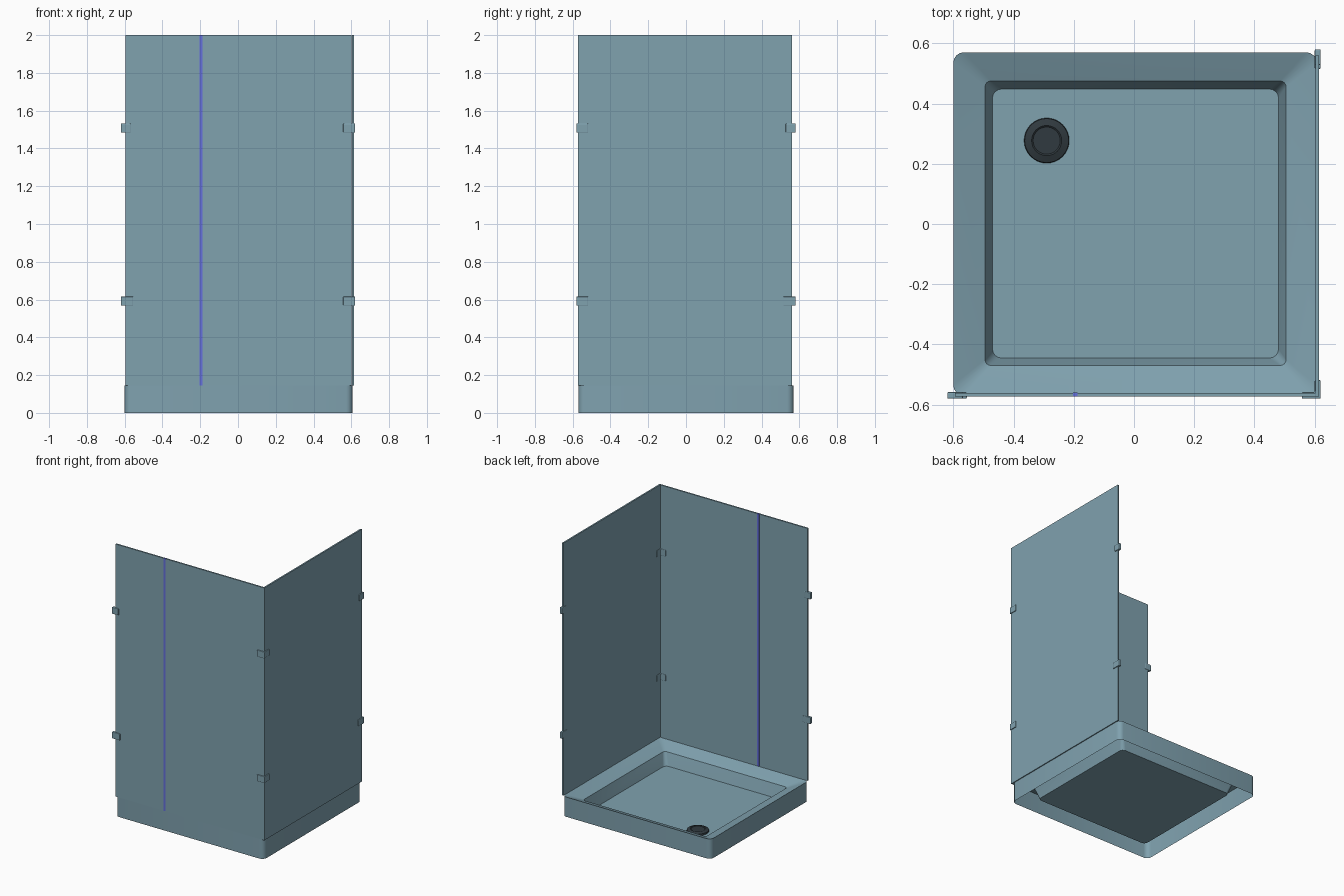
import bpy, bmesh, math

cube = bpy.data.objects.get("Cube")
if cube:
    bpy.data.objects.remove(cube, do_unlink=True)


def material(name, rgb):
    m = bpy.data.materials.new(name)
    m.use_nodes = True
    m.diffuse_color = (*rgb, 1)
    m.node_tree.nodes["Principled BSDF"].inputs["Base Color"].default_value = (*rgb, 1)
    return m


GREY_BLUE = material("grey_blue", (0.215, 0.36, 0.43))
SEAL_BLUE = material("seal_blue", (0.13, 0.16, 0.72))
DARK = material("dark_metal", (0.03, 0.042, 0.05))


def add_object(name, bm, mat, smooth=None):
    mesh = bpy.data.meshes.new(name)
    bm.to_mesh(mesh)
    bm.free()
    mesh.materials.append(mat)
    obj = bpy.data.objects.new(name, mesh)
    bpy.context.collection.objects.link(obj)
    if smooth:
        bpy.ops.object.select_all(action="DESELECT")
        obj.select_set(True)
        bpy.context.view_layer.objects.active = obj
        bpy.ops.object.shade_smooth_by_angle(angle=math.radians(smooth))
    return obj


def add_box(bm, x, y, z):
    """Box from (min, max) ranges on each axis."""
    verts = bmesh.ops.create_cube(bm, size=1)["verts"]
    for v in verts:
        for i, (lo, hi) in enumerate((x, y, z)):
            v.co[i] = (lo + hi) / 2 + v.co[i] * (hi - lo)


def box(name, x, y, z, mat):
    bm = bmesh.new()
    add_box(bm, x, y, z)
    return add_object(name, bm, mat)


def rounded_loop(bm, x, y, z, radius, steps=4):
    """Counter-clockwise rounded rectangle of vertices."""
    corners = [(x[1], y[1], -1, -1), (x[0], y[1], 1, -1),
               (x[0], y[0], 1, 1), (x[1], y[0], -1, 1)]
    loop = []
    for q, (cx, cy, sx, sy) in enumerate(corners):
        for k in range(steps + 1):
            a = (q + k / steps) * math.pi / 2
            loop.append(bm.verts.new((cx + radius * (sx + math.cos(a)),
                                      cy + radius * (sy + math.sin(a)), z)))
    return loop


def bridge(bm, a, b):
    n = len(a)
    for i in range(n):
        j = (i + 1) % n
        bm.faces.new((a[i], a[j], b[j], b[i]))


# Shower tray: thin shell with skirt, sloping rim, basin walls and floor
bm = bmesh.new()
outer_x, outer_y = (-0.6, 0.607), (-0.57, 0.57)
loops = [rounded_loop(bm, outer_x, outer_y, 0, 0.035),
         rounded_loop(bm, outer_x, outer_y, 0.145, 0.035),
         rounded_loop(bm, (-0.495, 0.505), (-0.47, 0.475), 0.105, 0.02),
         rounded_loop(bm, (-0.47, 0.48), (-0.445, 0.448), 0.015, 0.03)]
for a, b in zip(loops, loops[1:]):
    bridge(bm, a, b)
bm.faces.new(loops[-1])
add_object("tray", bm, GREY_BLUE, 40)

# Drain: raised ring with a recessed cap
bm = bmesh.new()
profile = [(0.075, 0.015), (0.073, 0.026), (0.05, 0.034), (0.045, 0.03)]
rings = []
for r, z in profile:
    rings.append([bm.verts.new((-0.29 + r * math.cos(t * math.tau / 32),
                                0.277 + r * math.sin(t * math.tau / 32), z))
                  for t in range(32)])
for a, b in zip(rings, rings[1:]):
    bridge(bm, a, b)
bm.faces.new(rings[-1])
add_object("drain", bm, DARK, 30)

# Glass panels and the blue door seal
height = (0.145, 2.0)
front_y = (-0.572, -0.561)
box("front_fixed_panel", (-0.595, -0.203), front_y, height, GREY_BLUE)
box("door_seal", (-0.203, -0.187), (-0.573, -0.56), height, SEAL_BLUE)
box("front_door_panel", (-0.187, 0.602), front_y, height, GREY_BLUE)
box("side_panel", (0.603, 0.614), (-0.572, 0.56), height, GREY_BLUE)

# Clips: wall clips at the free edges, angled clips at the shared corner
clip_y, clip_x = (-0.58, -0.558), (0.6, 0.62)
for level, zc, reach in (("lower", 0.592, 0.065), ("upper", 1.508, 0.052)):
    z = (zc - 0.024, zc + 0.024)
    clips = [box(level + "_front_wall_clip", (-0.62, -0.62 + reach), clip_y, z, GREY_BLUE),
             box(level + "_side_wall_clip", clip_x, (0.58 - reach, 0.58), z, GREY_BLUE)]
    bm = bmesh.new()
    outline = [(0.557, -0.58), (0.62, -0.58), (0.62, -0.518),
               (0.6, -0.518), (0.6, -0.558), (0.557, -0.558)]
    base = bm.faces.new([bm.verts.new((x, y, z[0])) for x, y in outline])
    top = bmesh.ops.extrude_face_region(bm, geom=[base])["geom"]
    for v in top:
        if isinstance(v, bmesh.types.BMVert):
            v.co.z = z[1]
    bmesh.ops.recalc_face_normals(bm, faces=bm.faces)
    clips.append(add_object(level + "_corner_clip", bm, GREY_BLUE))
    for clip in clips:
        bevel = clip.modifiers.new("soft_edges", "BEVEL")
        bevel.width = 0.004
        bevel.segments = 2
